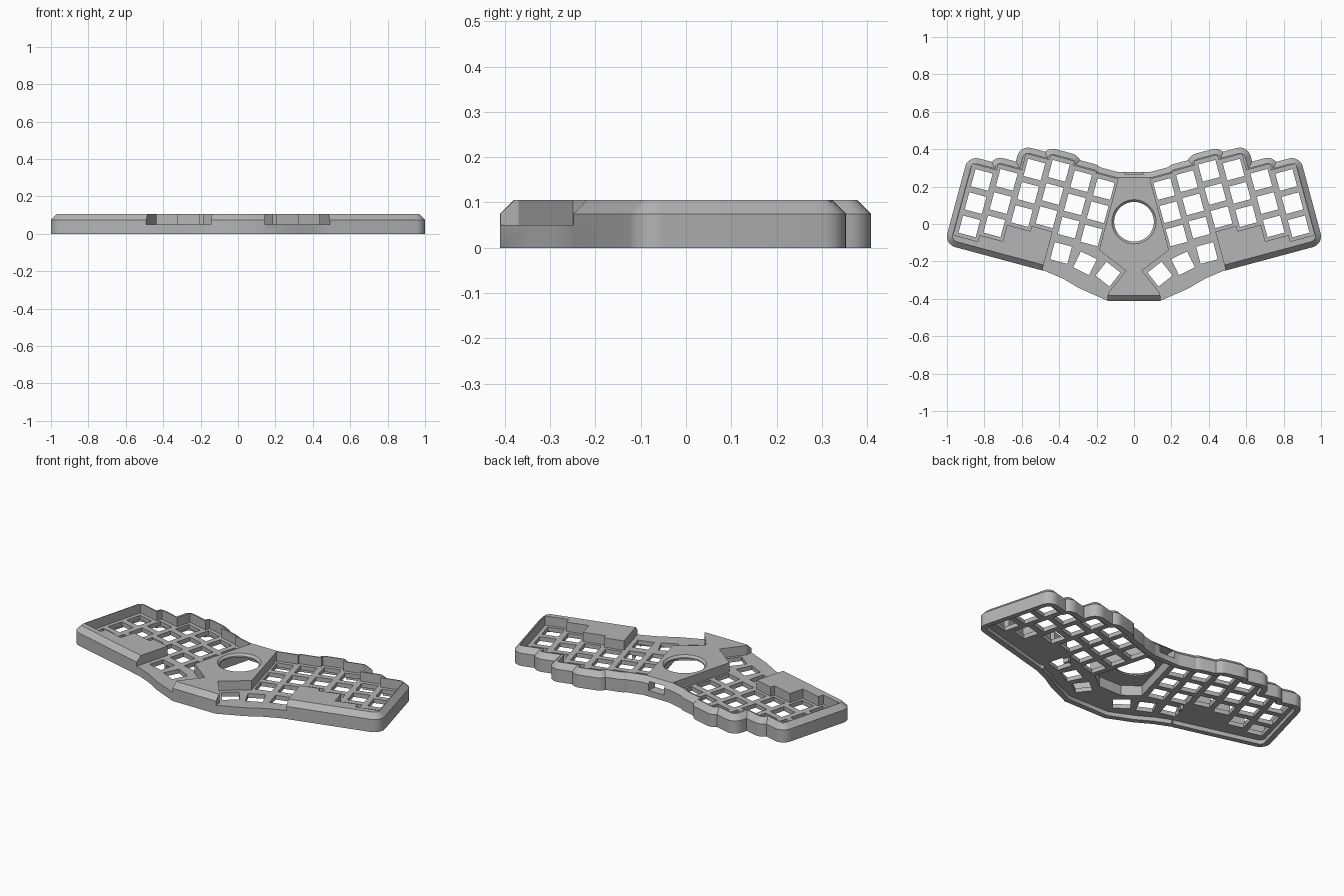
import bpy, bmesh, math
from mathutils import Vector

TILT = math.radians(15)
PITCH = 0.1286
HOLE = 0.0475                      # half width of a switch opening
TOP, SHOULDER, DECK, FLOOR = 0.105, 0.075, 0.05, 0.025
COLUMN_V = [0.139, 0.148, 0.171, 0.143, 0.052, 0.017]
COLUMNS = [(0.204 + PITCH * i, v) for i, v in enumerate(COLUMN_V)]
BASE_V = -0.367

if "Cube" in bpy.data.objects:
    bpy.data.objects.remove(bpy.data.objects["Cube"])

grey = bpy.data.materials.new("case_grey")
grey.use_nodes = True
grey.diffuse_color = (0.46, 0.46, 0.46, 1)
grey.node_tree.nodes["Principled BSDF"].inputs["Base Color"].default_value = grey.diffuse_color


def turn(u, v, angle=TILT):
    c, s = math.cos(angle), math.sin(angle)
    return Vector((u * c - v * s, u * s + v * c))


def offset(points, d):
    """Move each edge of a counter-clockwise polygon inwards by d."""
    result = []
    for i, p in enumerate(points):
        a = (p - points[i - 1]).normalized()
        b = (points[(i + 1) % len(points)] - p).normalized()
        na, nb = Vector((-a.y, a.x)), Vector((-b.y, b.x))
        result.append(p + (na + nb) * d / (1 + na.dot(nb)))
    return result


def rounded_rect(u0, u1, v0, v1, r, steps=8):
    points = []
    corners = [(u1 - r, v0 + r), (u1 - r, v1 - r), (u0 + r, v1 - r), (u0 + r, v0 + r)]
    for k, (cu, cv) in enumerate(corners):
        for j in range(steps + 1):
            a = math.pi / 2 * (k - 1 + j / steps)
            points.append(turn(cu + r * math.cos(a), cv + r * math.sin(a)))
    return points


def add_loft(bm, levels, side=1):
    """Stack rings of equal count; side -1 gives the mirrored copy."""
    rings = [[bm.verts.new((p.x * side, p.y, z)) for p in ring] for ring, z in levels]
    faces = [bm.faces.new(rings[0][::-1]), bm.faces.new(rings[-1])]
    n = len(rings[0])
    for low, high in zip(rings, rings[1:]):
        for i in range(n):
            j = (i + 1) % n
            faces.append(bm.faces.new((low[i], low[j], high[j], high[i])))
    if side < 0:
        bmesh.ops.reverse_faces(bm, faces=faces)


def make(name, parts):
    bm = bmesh.new()
    for levels, side in parts:
        add_loft(bm, levels, side)
    mesh = bpy.data.meshes.new(name)
    bm.to_mesh(mesh)
    bm.free()
    mesh.materials.append(grey)
    obj = bpy.data.objects.new(name, mesh)
    bpy.context.collection.objects.link(obj)
    return obj


def combine(target, tool, operation):
    mod = target.modifiers.new("combine", "BOOLEAN")
    mod.operation, mod.solver, mod.object = operation, "EXACT", tool
    bpy.context.view_layer.objects.active = target
    bpy.ops.object.modifier_apply(modifier=mod.name)
    bpy.data.objects.remove(tool)


def box(x0, x1, y0, y1):
    return [Vector(p) for p in ((x0, y0), (x1, y0), (x1, y1), (x0, y1))]


def mirrored(right):
    """Close a front-to-back right-hand chain into a symmetric polygon."""
    right = [Vector(p) for p in right]
    return right + [Vector((-p.x, p.y)) for p in reversed(right)]


# Outlines: a central hub plate and one rounded block per key column
hub_outline = mirrored([(0.14, -0.411), (0.29, -0.345), (0.38, -0.292),
                        (0.495, -0.243), (0.3, 0.2), (0.13, 0.278)])
blocks = [rounded_rect(0.34, 0.951, BASE_V, COLUMN_V[5] + 0.107, 0.06)]
for u, v in COLUMNS[:5]:
    low = -0.1 if u < 0.25 else -0.2
    blocks.append(rounded_rect(u - 0.107, u + 0.107, low, v + 0.107, 0.06))


def shell(name, levels_of):
    """Union of the hub and every block on both sides."""
    body = make(name, [(levels_of(hub_outline), 1)])
    for side in (1, -1):
        for outline in blocks:
            combine(body, make("block", [(levels_of(outline), side)]), "UNION")
    return body


case = shell("keyboard_case", lambda o: [(o, 0), (o, SHOULDER), (offset(o, 0.03), TOP)])

# Shallow recess under the case
recess = shell("recess", lambda o: [(offset(o, 0.031), -0.05), (offset(o, 0.031), FLOOR)])
combine(case, recess, "DIFFERENCE")

# Sunken key decks, following the columns and open at the thumb keys
half = PITCH / 2
deck = [Vector((0.187, -0.139)), Vector((0.043, -0.25)),
        Vector((0.139, -0.37)), Vector((0.15, -0.47)), turn(0.41, -0.5)]
for i in range(2, 6):
    u, v = COLUMNS[i]
    bottom = v - 2 * PITCH - 0.066
    deck += [turn(0.41 if i == 2 else u - half, bottom),
             turn(0.917 if i == 5 else u + half, bottom)]
for i in range(5, -1, -1):
    u, v = COLUMNS[i]
    deck += [turn(0.917 if i == 5 else u + half, v + 0.07),
             turn(0.145 if i == 0 else u - half, v + 0.07)]
for side in (1, -1):
    combine(case, make("deck", [([(deck, DECK), (deck, 0.3)], side)]), "DIFFERENCE")

# Switch openings: three rows per column and three thumb keys
keys = [(turn(u, v - PITCH * row), 15) for u, v in COLUMNS for row in range(3)]
keys += [(Vector((0.39, -0.155)), 15), (Vector((0.262, -0.21)), 26),
         (Vector((0.139, -0.268)), 38)]
openings = []
for centre, degrees in keys:
    square = [centre + turn(p.x, p.y, math.radians(degrees))
              for p in box(-HOLE, HOLE, -HOLE, HOLE)]
    openings += [([(square, -0.1), (square, 0.3)], side) for side in (1, -1)]
combine(case, make("openings", openings), "DIFFERENCE")

# Hollow hub
pocket = mirrored([(0.075, -0.2), (0.165, -0.13), (0.07, 0.22)])
combine(case, make("pocket", [([(pocket, -0.1), (pocket, 0.085)], 1)]), "DIFFERENCE")

# Round ball opening with a chamfered lip
def circle(r):
    return [Vector((r * math.cos(a), r * math.sin(a) + 0.012))
            for a in (math.tau * i / 64 for i in range(64))]


ball = [(circle(0.106), -0.1), (circle(0.106), 0.093),
        (circle(0.118), TOP), (circle(0.118), 0.2)]
combine(case, make("ball", [(ball, 1)]), "DIFFERENCE")

# Cable port at the back
port = box(-0.05, 0.05, 0.2, 0.4)
combine(case, make("port", [([(port, 0.035), (port, 0.085)], 1)]), "DIFFERENCE")

bpy.ops.object.select_all(action="DESELECT")
case.select_set(True)
bpy.context.view_layer.objects.active = case
bpy.ops.object.shade_smooth_by_angle(angle=math.radians(25))
